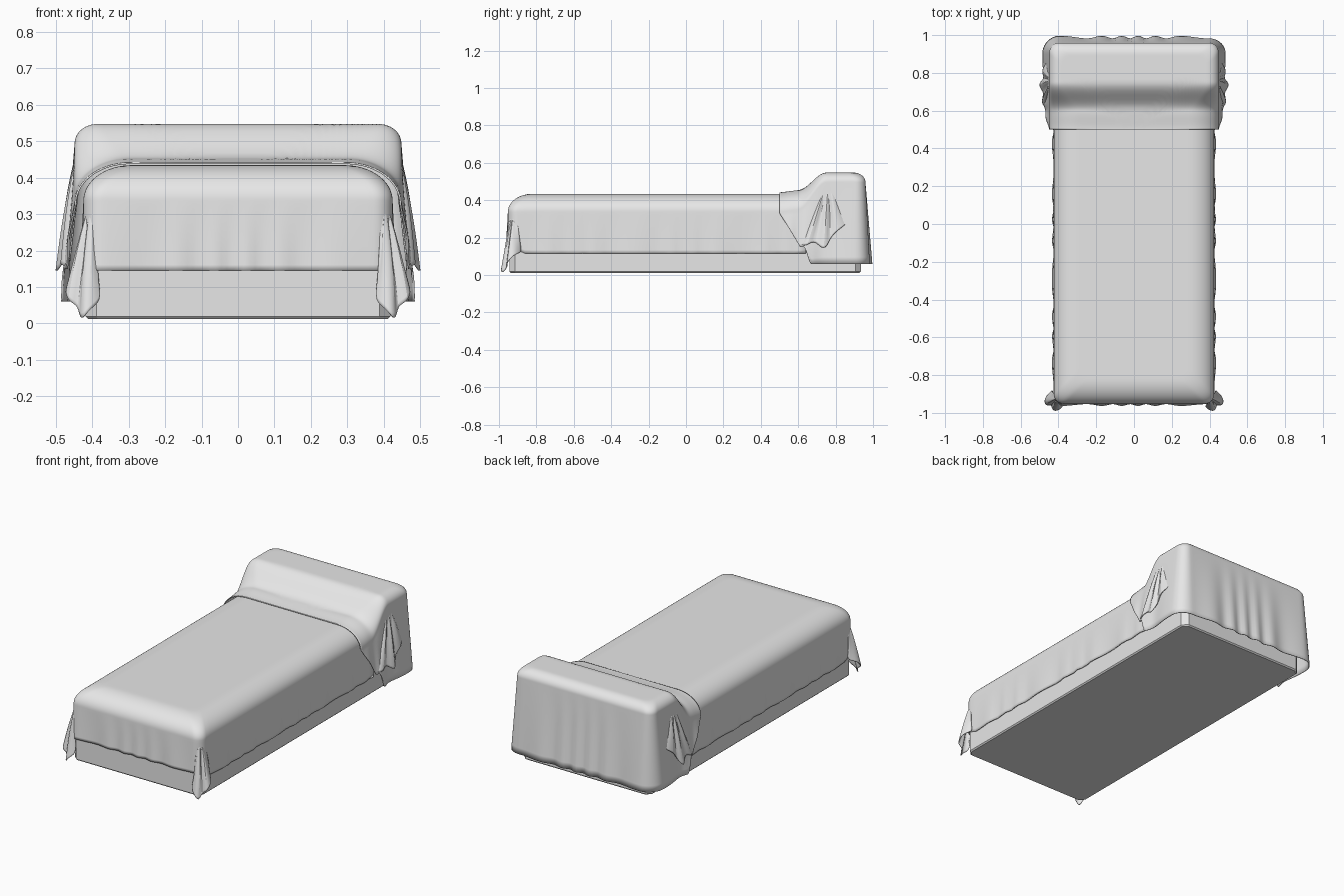
import bpy, bmesh
from math import sin, cos, pi, sqrt, copysign

if "Cube" in bpy.data.objects:
    bpy.data.objects.remove(bpy.data.objects["Cube"], do_unlink=True)

GREY = (0.8, 0.8, 0.8, 1)
linen = bpy.data.materials.new("grey_linen")
linen.use_nodes = True
linen.diffuse_color = GREY
linen.node_tree.nodes["Principled BSDF"].inputs["Base Color"].default_value = GREY


def smooth(a, b, v):
    t = max(0, min(1, (v - a) / (b - a)))
    return t * t * (3 - 2 * t)


def finish(name, bm, angle=None):
    bmesh.ops.remove_doubles(bm, verts=bm.verts, dist=0.0002)
    bmesh.ops.recalc_face_normals(bm, faces=bm.faces)
    mesh = bpy.data.meshes.new(name)
    bm.to_mesh(mesh)
    bm.free()
    mesh.materials.append(linen)
    ob = bpy.data.objects.new(name, mesh)
    bpy.context.collection.objects.link(ob)
    if angle:
        bpy.ops.object.select_all(action='DESELECT')
        ob.select_set(True)
        bpy.context.view_layer.objects.active = ob
        bpy.ops.object.shade_smooth_by_angle(angle=angle)
    return ob


def thicken(ob, amount):
    mod = ob.modifiers.new("cloth_thickness", 'SOLIDIFY')
    mod.thickness = amount
    mod.offset = 0


def sheet(name, rows, angle=0.9):
    """Join rows of points into one sheet of quads."""
    bm = bmesh.new()
    grid = [[bm.verts.new(p) for p in row] for row in rows]
    for a, b in zip(grid, grid[1:]):
        for i in range(len(a) - 1):
            bm.faces.new((a[i], a[i + 1], b[i + 1], b[i]))
    return finish(name, bm, angle)


def block(name, half_x, y0, y1, z0, z1, corner, rim, steps=1):
    """Box with cut vertical corners and softened rims."""
    bm = bmesh.new()
    bmesh.ops.create_cube(bm, size=1)
    for v in bm.verts:
        v.co = (v.co.x * 2 * half_x, (y0 + y1) / 2 + v.co.y * (y1 - y0),
                (z0 + z1) / 2 + v.co.z * (z1 - z0))
    upright = [e for e in bm.edges if abs(e.verts[0].co.z - e.verts[1].co.z) > 0.01]
    bmesh.ops.bevel(bm, geom=upright, offset=corner, segments=steps, affect='EDGES')
    rims = [e for e in bm.edges if abs(e.verts[0].co.z - e.verts[1].co.z) < 0.001]
    bmesh.ops.bevel(bm, geom=rims, offset=rim, segments=steps, affect='EDGES')
    return finish(name, bm, 0.5)


def u_path(w, y0, y1, r):
    """U-shaped outline, open at y0: position and outward direction."""
    s = copysign(1, y1 - y0)
    turn = y1 - s * r
    half = [(w, y0 + (turn - y0) * i / 40, 1, 0) for i in range(40)]
    for i in range(9):
        a = pi / 2 * i / 8
        half.append((w - r + r * cos(a), turn + s * r * sin(a), cos(a), s * sin(a)))
    half += [((w - r) * (1 - i / 24), y1, 0, s) for i in range(1, 25)]
    return half + [(-x, y, -nx, ny) for x, y, nx, ny in reversed(half[:-1])]


def drape(name, w, y0, y1, top, shoulder, hem, flare, ripple, slant=0):
    """Cloth over a soft box: flat top, rounded shoulder, hanging skirt."""
    rows = []
    for k in range(32, -1, -1):
        d = w * (k / 32) ** 2
        row = []
        inner = y1 - copysign(d, y1 - y0)
        for x, y, nx, ny in u_path(w - d, y0, inner, min(0.05, w - d)):
            r, h = shoulder(y)
            q = max(0, 1 - d / r)
            row.append((x, y, top(y) - h * (1 - sqrt(1 - q * q))))
        rows.append(row)
    for k in range(1, 13):
        t = k / 12
        row = []
        for x, y, nx, ny in u_path(w, y0 + slant * t, y1, 0.05):
            wave = abs(ny) * sin(47 * x + 3 * sin(9 * x)) + abs(nx) * sin(38 * y + 2 * sin(11 * y))
            out = flare * t + ripple * wave * t
            z0 = top(y) - shoulder(y)[1]
            row.append((x + nx * out, y + ny * out, z0 + (hem(y) - z0) * t))
        rows.append(row)
    thicken(sheet(name, rows), 0.005)


def gathered_fold(name, side, apex, hem):
    """Pleats that fan out from a pinched corner to a zigzag hem."""
    rows = []
    n = len(hem) - 1
    for k in range(8):
        t = k / 7
        row = []
        for i, p in enumerate(hem):
            pinch = (apex[0], apex[1] + 0.03 * (i / n - 0.5), apex[2])
            bulge = 0.012 * sin(pi * t) * (1 if i % 2 else -0.5)
            x, y, z = (a + (b - a) * t for a, b in zip(pinch, p))
            row.append((side * (x + bulge), y, z))
        rows.append(row)
    ob = sheet(name, rows, 1.2)
    sub = ob.modifiers.new("soften", 'SUBSURF')
    sub.levels = sub.render_levels = 2
    thicken(ob, 0.005)


# Bed body
block("bed_base", 0.418, -0.945, 0.935, 0.012, 0.25, 0.03, 0.007)
block("mattress", 0.395, -0.91, 0.92, 0.2, 0.375, 0.04, 0.03, 3)

# Blanket over the mattress, lower hem along the sides than at the foot
drape("blanket", 0.422, 0.64, -0.95,
      top=lambda y: 0.432,
      shoulder=lambda y: (0.13, 0.095),
      hem=lambda y: 0.115 + 0.03 * smooth(-0.85, -0.94, y),
      flare=0.006, ripple=0.005)

# Sheet that rises over the pillow and hangs down behind the head end
drape("pillow_sheet", 0.446, 0.5, 0.957,
      top=lambda y: 0.44 + 0.01 * smooth(0.5, 0.6, y) + 0.095 * smooth(0.6, 0.75, y),
      shoulder=lambda y: (0.15 - 0.09 * smooth(0.58, 0.75, y),
                          0.11 - 0.06 * smooth(0.58, 0.75, y)),
      hem=lambda y: 0.15 - 0.09 * smooth(0.63, 0.67, y),
      flare=0.03, ripple=0.007, slant=0.11)

# Gathered cloth at the foot corners and beside the pillow
FOOT_HEM = [(0.39, -0.955, 0.13), (0.372, -0.965, 0.06), (0.41, -0.99, 0.04),
            (0.432, -0.985, 0.002), (0.435, -0.95, 0.05), (0.47, -0.965, 0.06),
            (0.475, -0.92, 0.11), (0.43, -0.88, 0.12)]
HEAD_HEM = [(0.465, 0.61, 0.155), (0.495, 0.65, 0.16), (0.465, 0.69, 0.19),
            (0.515, 0.74, 0.12), (0.465, 0.77, 0.2), (0.495, 0.81, 0.24),
            (0.45, 0.87, 0.28)]
for side, label in ((1, "left"), (-1, "right")):
    gathered_fold("foot_fold_" + label, side, (0.40, -0.925, 0.35), FOOT_HEM)
    gathered_fold("pillow_fold_" + label, side, (0.437, 0.76, 0.49), HEAD_HEM)
